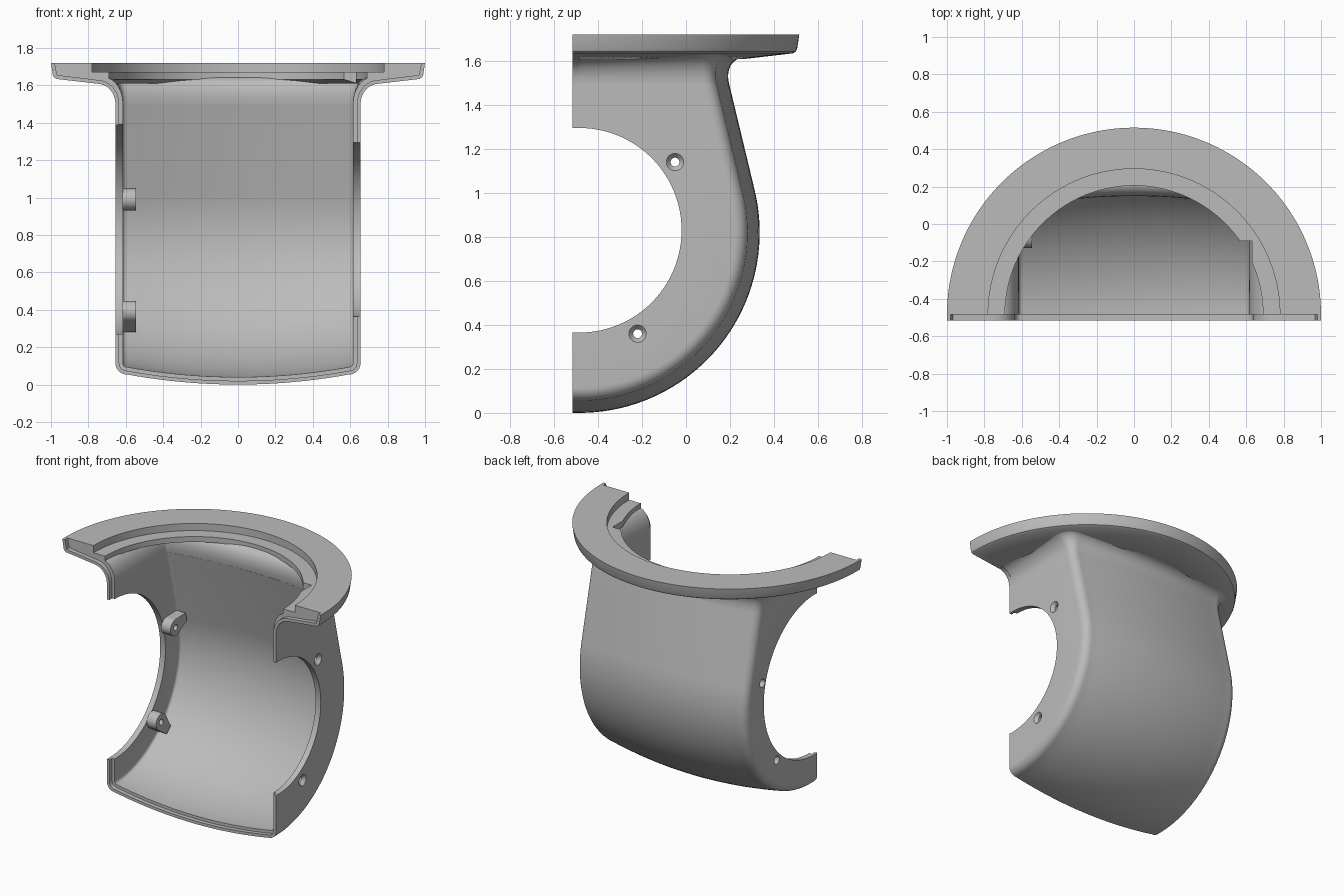
import bpy, bmesh, math
from mathutils import Vector

if "Cube" in bpy.data.objects:
    bpy.data.objects.remove(bpy.data.objects["Cube"])

CY, CZ, R0 = -0.485, 0.82, 0.82      # axis of the barrel and its radius
FRONT, TOP = -0.515, 1.5             # split face, top of the body walls
TH = math.radians(13.5)              # lean of the upper back wall
HALF_W = 0.655

mat = bpy.data.materials.new("plain grey")
mat.diffuse_color = (0.5, 0.5, 0.5, 1)
mat.use_nodes = True
mat.node_tree.nodes["Principled BSDF"].inputs["Base Color"].default_value = mat.diffuse_color


def loft(name, rings):
    """Closed solid through a list of equal-length point rings."""
    bm = bmesh.new()
    vs = [[bm.verts.new(p) for p in ring] for ring in rings]
    n = len(vs[0])
    for a, b in zip(vs, vs[1:]):
        for i in range(n):
            j = (i + 1) % n
            bm.faces.new((a[i], a[j], b[j], b[i]))
    bm.faces.new(vs[0])
    bm.faces.new(vs[-1])
    bmesh.ops.recalc_face_normals(bm, faces=bm.faces)
    me = bpy.data.meshes.new(name)
    bm.to_mesh(me)
    bm.free()
    me.materials.append(mat)
    ob = bpy.data.objects.new(name, me)
    bpy.context.collection.objects.link(ob)
    return ob


def cut(ob, cutter):
    """Subtract the cutter, bake the result and remove the cutter."""
    cutter.hide_render = True
    m = ob.modifiers.new("cut", 'BOOLEAN')
    m.operation, m.solver, m.object = 'DIFFERENCE', 'EXACT', cutter
    bpy.context.view_layer.update()
    me = bpy.data.meshes.new_from_object(ob.evaluated_get(bpy.context.evaluated_depsgraph_get()))
    ob.modifiers.clear()
    ob.data = me
    bpy.data.objects.remove(cutter)


def rod(name, y, z, stations, n=64):
    """Round bar along x; stations are (x, radius)."""
    return loft(name, [[(x, y + r * math.cos(2 * math.pi * i / n), z + r * math.sin(2 * math.pi * i / n))
                        for i in range(n)] for x, r in stations])


def cross(t):
    """Crowned cross-section of the barrel as (x, inset), t = wall inset."""
    w, c = HALF_W - t, max(0.06 - t, 0.02)
    crown = lambda x: t + 0.055 * (x / 0.6) ** 2
    e = w - c
    half = [(e * i / 10, crown(e * i / 10)) for i in range(11)]
    for i in range(1, 9):
        a = math.pi / 2 * i / 8
        half.append((e + c * math.sin(a), crown(e) + c * (1 - math.cos(a))))
    return [(-x, d) for x, d in half[:0:-1]] + half


def back_y(d, z):
    r = R0 - d
    return CY + r * math.cos(TH) - math.tan(TH) * (z - CZ - r * math.sin(TH))


def barrel(name, t, front, top, lip=False):
    rings = []
    for x, d in cross(t):
        r = R0 - d
        pts = [(front, top), (front, CZ - r), (CY, CZ - r)]
        if lip:
            pts.append((CY, top))
        else:
            for i in range(1, 41):
                a = -math.pi / 2 + (TH + math.pi / 2) * i / 40
                pts.append((CY + r * math.cos(a), CZ + r * math.sin(a)))
            pts.append((back_y(d, top), top))
        rings.append([(x, y, z) for y, z in pts])
    return loft(name, rings)


# Barrel-shaped shell with a thin lip on the split face
body = barrel("body_shell", 0, FRONT, TOP)
cut(body, barrel("inner_cutter", 0.04, -0.6, 1.6))
cut(body, barrel("lip_cutter", 0.02, -0.6, 1.6, True))

# Large side openings and screw holes
cut(body, rod("right_opening", CY, 0.83, [(0.55, 0.465), (0.75, 0.465)], 96))
cut(body, rod("left_opening", CY, 0.83, [(-0.75, 0.56), (-0.55, 0.56)], 96))
for y, z in ((-0.05, 1.14), (-0.22, 0.36)):
    cut(body, rod("countersink", y, z, [(0.58, 0.02), (0.632, 0.02), (0.658, 0.042)], 32))
BOSSES = ((0.09, 0.99), (-0.07, 0.39))
for y, z in BOSSES:
    cut(body, rod("screw_hole", y, z, [(-0.7, 0.028), (-0.6, 0.028)], 32))
parts = [body]

# Screw bosses on the inside of the left wall
for y, z in BOSSES:
    u = math.atan2(z - 0.83, y - CY)
    outline = [(0.058 * math.cos(a), 0.058 * math.sin(a))
               for a in (math.radians(70 + 220 * i / 24) for i in range(25))]
    outline += [(0.12, -0.03), (0.12, 0.03)]
    pts = [(y + p * math.cos(u) - q * math.sin(u), z + p * math.sin(u) + q * math.cos(u)) for p, q in outline]
    boss = loft("screw_boss", [[(x, a, b) for a, b in pts] for x in (-0.618, -0.545)])
    cut(boss, rod("boss_hole", y, z, [(-0.7, 0.02), (-0.5, 0.02)], 32))
    parts.append(boss)


# Flared neck joining the walls to the underside of the flange
def under(r):
    return 1.609 + (r - 0.755) * 0.115


RHO, WALL, STEPS = 0.1, 0.04, 8
path = [(x, back_y(d, TOP)) for x, d in cross(0)]
path = [(-HALF_W, CY)] + path + [(HALF_W, CY)]
rings = []
for i, (x, y) in enumerate(path):
    a, b = Vector(path[max(i - 1, 0)]), Vector(path[min(i + 1, len(path) - 1)])
    t = (b - a).normalized()
    n = Vector((-t.y, t.x))
    lean = 0 if i in (0, len(path) - 1) else math.tan(TH)
    end = Vector((x, y)) + n * RHO
    rise = under(math.hypot(end.x, end.y - CY)) + 0.003 - TOP
    outer, inner = [], []
    for k in range(STEPS + 1):
        g = math.pi / 2 * k / STEPS
        o, h = RHO * (1 - math.cos(g)), math.sin(g)
        for lst, off, extra in ((outer, o, 0), (inner, o - WALL, 0.03)):
            z = TOP + (rise + extra) * h
            lst.append((x + n.x * off, y + n.y * off - lean * (z - TOP), z))
    rings.append(outer + inner[::-1])
parts.append(loft("flared_neck", rings))

# Half-ring flange with a stepped seat
section = [(0.69, 1.632), (0.69, 1.67), (0.78, 1.67), (0.78, 1.72), (1.0, 1.72), (0.99, 1.655),
           (0.984, 1.642), (0.97, 1.634), (0.755, 1.609), (0.735, 1.615)]
flange = loft("flange", [[(r * math.cos(a), CY + r * math.sin(a), z) for r, z in section]
                         for a in (math.pi * i / 96 for i in range(97))])
notch = [(0.4, 1.55), (0.632, 1.55), (0.632, 1.7), (0.4, 1.7)]
cut(flange, loft("notch_cutter", [[(x, y, z) for x, z in notch] for y in (-0.45, -0.09)]))
parts.append(flange)

# Thin lip continuing around the neck and flange on the split face
skin = []
for k in range(STEPS + 1):
    g = math.pi / 2 * k / STEPS
    skin.append((HALF_W + RHO * (1 - math.cos(g)), TOP + (under(0.755) - TOP) * math.sin(g)))
back = [(x - 0.02 * math.cos(math.pi / 2 * k / STEPS), z + 0.02 * math.sin(math.pi / 2 * k / STEPS))
        for k, (x, z) in enumerate(skin)]
lip = skin + [(0.97, 1.634), (0.984, 1.642), (0.99, 1.655), (1.0, 1.72), (0.98, 1.72), (0.968, 1.655)] + back[::-1]
for name, s in (("right_lip", 1), ("left_lip", -1)):
    parts.append(loft(name, [[(s * x, y, z) for x, z in lip] for y in (FRONT, CY)]))

# Smooth shading with sharp edges kept
bpy.ops.object.select_all(action='DESELECT')
for ob in parts:
    ob.select_set(True)
bpy.context.view_layer.objects.active = body
bpy.ops.object.shade_smooth_by_angle(angle=math.radians(30))
